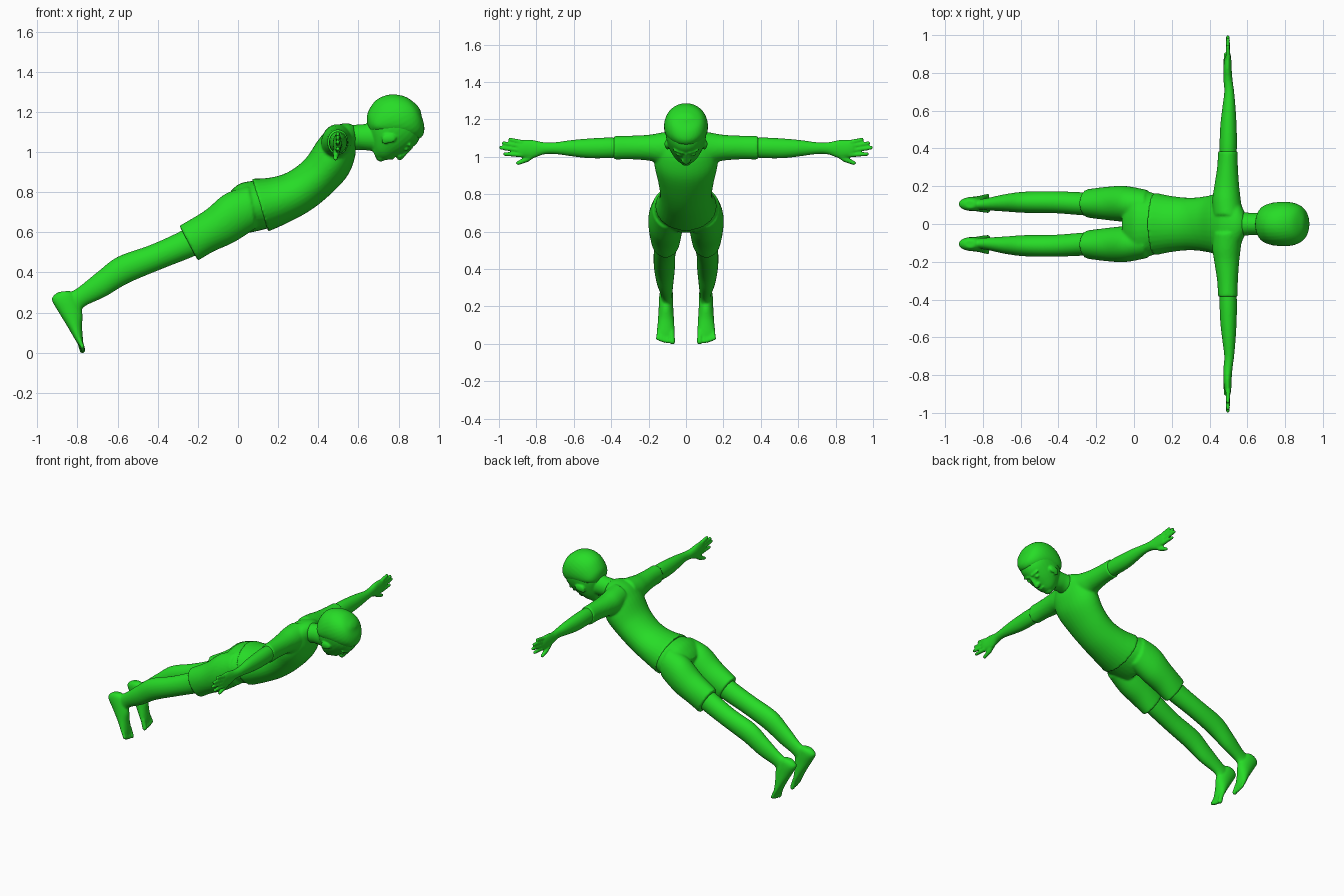
import bpy, bmesh, math
from mathutils import Vector

green = bpy.data.materials.new("green")
green.diffuse_color = (0.02, 0.72, 0.02, 1)


def smooth_sections(secs, n=5):
    """Catmull-Rom interpolation between cross-sections."""
    out = []
    for i in range(len(secs) - 1):
        p = [secs[max(i - 1, 0)], secs[i], secs[i + 1], secs[min(i + 2, len(secs) - 1)]]
        for k in range(n):
            t = k / n
            out.append([0.5 * (2 * b + (c - a) * t + (2 * a - 5 * b + 4 * c - d) * t * t
                               + (3 * b - a - 3 * c + d) * t ** 3) for a, b, c, d in zip(*p)])
    return out + [secs[-1]]


def loft(bm, rings, seg=32):
    """Closed tube from rings of (centre, axis A, axis B)."""
    rows = []
    for c, a, b in rings:
        rows.append([bm.verts.new(c + a * math.cos(2 * math.pi * i / seg) + b * math.sin(2 * math.pi * i / seg))
                     for i in range(seg)])
    for r, q in zip(rows, rows[1:]):
        for i in range(seg):
            j = (i + 1) % seg
            bm.faces.new((r[i], r[j], q[j], q[i]))
    bm.faces.new(rows[0])
    bm.faces.new(rows[-1])


def body(bm, secs):
    """Sections: back x, z, front x, z, half width, centre y."""
    rings = []
    for bx, bz, fx, fz, w, y in smooth_sections(secs):
        rings.append((Vector(((bx + fx) / 2, y, (bz + fz) / 2)),
                      Vector(((fx - bx) / 2, 0, (fz - bz) / 2)), Vector((0, w, 0))))
    loft(bm, rings)


def sideways(bm, secs):
    """Sections along y: y, x0, x1, z0, z1."""
    loft(bm, [(Vector(((a + b) / 2, y, (c + d) / 2)), Vector(((b - a) / 2, 0, 0)), Vector((0, 0, (d - c) / 2)))
              for y, a, b, c, d in smooth_sections(secs)])


def blob(bm, pos, scale):
    vs = bmesh.ops.create_icosphere(bm, subdivisions=3, radius=1)["verts"]
    for v in vs:
        v.co = Vector(pos) + Vector([p * s for p, s in zip(v.co, scale)])


def digit(bm, p, q, r0, r1):
    """Round-ended finger or toe."""
    p, q = Vector(p), Vector(q)
    n = 14
    for i in range(n + 1):
        r = r0 + (r1 - r0) * i / n
        blob(bm, p.lerp(q, i / n), (r, r, r))


def finish(name, bm, voxel, mirror=False, iters=4):
    bmesh.ops.recalc_face_normals(bm, faces=bm.faces)
    me = bpy.data.meshes.new(name)
    bm.to_mesh(me)
    bm.free()
    me.materials.append(green)
    ob = bpy.data.objects.new(name, me)
    bpy.context.collection.objects.link(ob)
    if mirror:
        m = ob.modifiers.new("Mirror", 'MIRROR')
        m.use_axis = (False, True, False)
        m.use_mirror_merge = False
    m = ob.modifiers.new("Fuse", 'REMESH')
    m.mode = 'VOXEL'
    m.voxel_size = voxel
    m.use_smooth_shade = True
    m = ob.modifiers.new("Soften", 'SMOOTH')
    m.factor = 0.5
    m.iterations = iters
    return ob


# Shirt: torso with two sleeves
bm = bmesh.new()
body(bm, [(.07, .867, .15, .603, .166, 0), (.16, .872, .25, .648, .147, 0), (.25, .90, .36, .708, .139, 0),
          (.335, .965, .46, .788, .15, 0), (.40, 1.06, .545, .88, .17, 0), (.455, 1.118, .582, .97, .155, 0),
          (.53, 1.143, .588, 1.04, .10, 0), (.575, 1.135, .592, 1.03, .066, 0)])
sleeve = [(.05, .42, .575, .98, 1.14), (.13, .415, .565, .965, 1.13), (.20, .425, .557, .98, 1.118),
          (.30, .44, .55, .987, 1.113), (.385, .445, .55, .985, 1.112)]
for s in (1, -1):
    sideways(bm, [(s * r[0],) + r[1:] for r in sleeve])
finish("shirt", bm, .008)

# Shorts: pelvis with two trouser legs
bm = bmesh.new()
body(bm, [(.09, .858, .155, .62, .158, 0), (.01, .843, .07, .60, .18, 0), (-.04, .80, .02, .595, .175, 0),
          (-.065, .76, -.01, .62, .12, 0)])
for s in (1, -1):
    body(bm, [(.05, .83, .09, .62, .085, .095 * s), (-.065, .79, -.02, .55, .095, .106 * s),
              (-.165, .708, -.12, .505, .088, .109 * s), (-.292, .632, -.20, .458, .075, .109 * s)])
finish("shorts", bm, .008)

# Legs with feet and toes
bm = bmesh.new()
body(bm, [(-.20, .66, -.14, .52, .06, .105), (-.29, .603, -.22, .48, .061, .106), (-.44, .535, -.39, .413, .058, .115),
          (-.60, .477, -.55, .345, .056, .115), (-.70, .402, -.66, .28, .046, .112),
          (-.81, .315, -.765, .23, .031, .104), (-.87, .295, -.785, .19, .03, .105)])
body(bm, [(-.895, .302, -.84, .308, .02, .105), (-.918, .285, -.81, .29, .032, .105),
          (-.927, .26, -.79, .25, .037, .106), (-.893, .20, -.775, .19, .039, .107),
          (-.85, .13, -.777, .13, .043, .107), (-.815, .07, -.772, .06, .048, .108),
          (-.80, .045, -.772, .04, .046, .108)])
for i, (y, z, r) in enumerate([(.073, .012, .015), (.097, .013, .0115), (.116, .016, .011),
                               (.133, .022, .011), (.15, .029, .0105)]):
    digit(bm, (-.79, .108 + (y - .108) * .9, .065), (-.775, y, z), r, r)
finish("legs", bm, .0055, True)

# Arms with hands, fingers and thumbs
bm = bmesh.new()
sideways(bm, [(.32, .455, .54, 1.0, 1.10), (.42, .453, .545, .993, 1.103), (.52, .457, .543, .993, 1.098),
              (.61, .467, .538, 1.003, 1.09), (.70, .478, .53, 1.015, 1.078), (.76, .474, .522, 1.013, 1.078),
              (.82, .473, .517, .993, 1.09), (.87, .478, .515, .997, 1.09), (.895, .485, .512, 1.003, 1.085)])
for z0, y1, z1 in [(1.078, .94, 1.092), (1.056, .975, 1.073), (1.034, .989, 1.049), (1.011, .967, 1.015)]:
    digit(bm, (.498, .88, z0), (.497, y1, z1), .0135, .0105)
digit(bm, (.493, .81, 1.02), (.488, .85, .987), .019, .015)
digit(bm, (.488, .85, .987), (.486, .898, .967), .015, .011)
finish("arms", bm, .0055, True, 3)

# Head with neck, ears and face
bm = bmesh.new()
body(bm, [(.665, 1.02, .69, .965, .03, 0), (.655, 1.08, .742, .96, .064, 0), (.645, 1.14, .80, .983, .09, 0),
          (.652, 1.19, .85, 1.01, .104, 0), (.695, 1.245, .893, 1.045, .111, 0), (.765, 1.272, .912, 1.095, .104, 0),
          (.83, 1.262, .914, 1.14, .08, 0), (.88, 1.23, .902, 1.18, .04, 0)])
body(bm, [(.50, 1.13, .54, 1.0, .075, 0), (.59, 1.136, .60, 1.01, .061, 0), (.64, 1.14, .64, 1.008, .059, 0),
          (.71, 1.15, .71, 1.0, .06, 0)])
digit(bm, (.855, 0, 1.018), (.806, 0, .974), .011, .016)
blob(bm, (.712, 0, .972), (.024, .03, .02))
for x in (.757, .77):
    blob(bm, (x, 0, .972), (.008, .028, .01))
for s in (1, -1):
    blob(bm, (.806, .014 * s, .98), (.012, .012, .011))
    blob(bm, (.838, .038 * s, 1.015), (.011, .016, .011))
    digit(bm, (.862, .018 * s, 1.022), (.855, .062 * s, 1.035), .009, .007)
    blob(bm, (.752, .103 * s, 1.068), (.036, .012, .024))
    blob(bm, (.735, .10 * s, 1.055), (.02, .009, .016))
finish("head", bm, .0055)

# Hair cap
bm = bmesh.new()
body(bm, [(.652, 1.105, .685, 1.09, .05, 0), (.642, 1.15, .745, 1.085, .092, 0), (.648, 1.20, .815, 1.07, .110, 0),
          (.688, 1.258, .89, 1.062, .118, 0), (.755, 1.286, .923, 1.085, .111, 0), (.83, 1.277, .928, 1.13, .087, 0),
          (.885, 1.24, .915, 1.18, .046, 0), (.905, 1.215, .912, 1.20, .012, 0)])
finish("hair", bm, .006)
